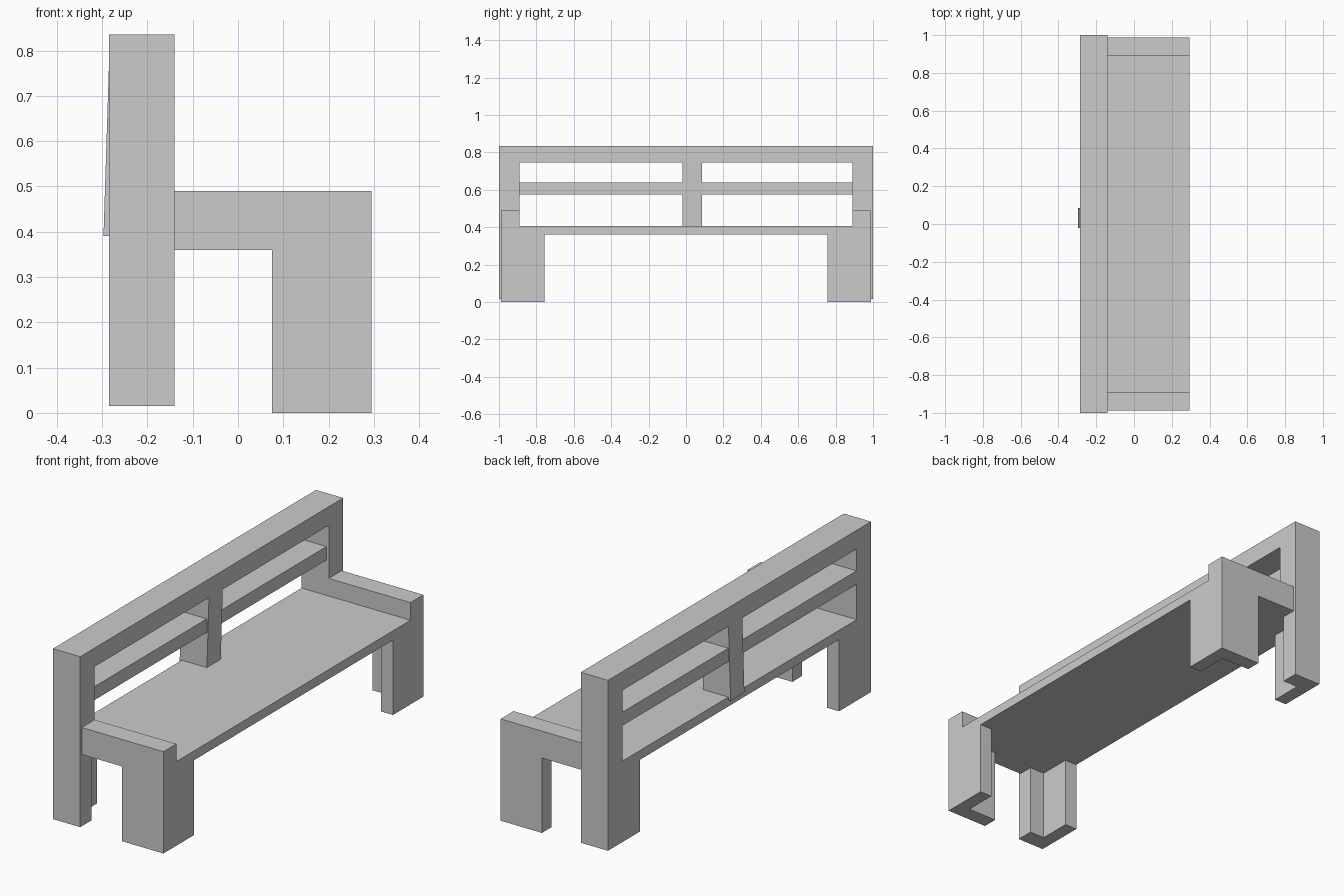
import bpy
import bmesh

old = bpy.data.objects.get("Cube")
if old:
    bpy.data.objects.remove(old, do_unlink=True)

# One plain colour for the whole bench
grey = bpy.data.materials.new("light_grey")
grey.use_nodes = True
colour = (0.6, 0.6, 0.6, 1.0)
grey.diffuse_color = colour
for node in grey.node_tree.nodes:
    if node.type == 'BSDF_PRINCIPLED':
        node.inputs["Base Color"].default_value = colour


def box(name, x, y, z):
    """Box from (low, high) ranges along each axis."""
    mesh = bpy.data.meshes.new(name)
    bm = bmesh.new()
    bmesh.ops.create_cube(bm, size=1)
    for v in bm.verts:
        for axis, (low, high) in enumerate((x, y, z)):
            v.co[axis] = high if v.co[axis] > 0 else low
    bm.to_mesh(mesh)
    bm.free()
    mesh.materials.append(grey)
    obj = bpy.data.objects.new(name, mesh)
    bpy.context.collection.objects.link(obj)
    return obj


def carve(obj, cuts):
    """Cut a list of boxes out of obj and bake the result."""
    for cut in cuts:
        cutter = box("cutter", *cut)
        cutter.hide_render = True
        mod = obj.modifiers.new("carve", 'BOOLEAN')
        mod.operation = 'DIFFERENCE'
        mod.solver = 'EXACT'
        mod.object = cutter
        bpy.context.view_layer.update()
        evaluated = obj.evaluated_get(bpy.context.evaluated_depsgraph_get())
        mesh = bpy.data.meshes.new_from_object(evaluated)
        obj.modifiers.clear()
        obj.data = mesh
        bpy.data.objects.remove(cutter, do_unlink=True)
    obj.data.name = obj.name


BACK, JOIN, FRONT = -0.285, -0.14, 0.295
SEAT_LOW, SEAT_TOP = 0.36, 0.405
ALL = (-2, 2)
gap = (-0.757, 0.757)
window = (-0.89, 0.89)
hollow = (-0.915, 0.915)

# Seat with arms and angled front legs, carved from one block
base = box("seat_and_arms", (JOIN, FRONT), (-0.988, 0.988), (0, 0.49))
carve(base, [
    (ALL, window, (SEAT_TOP, 1)),            # seat well between the arms
    (ALL, gap, (-1, SEAT_LOW)),              # space between the legs
    ((-1, 0.075), ALL, (-1, SEAT_LOW)),      # space behind the front legs
    ((-1, 0.23), hollow, (-1, SEAT_LOW)),    # open inside of the legs
])

# Backrest frame with angled back legs
frame = box("backrest_frame", (BACK, JOIN), (-1, 1), (0.015, 0.835))
carve(frame, [
    (ALL, window, (SEAT_TOP, 0.745)),
    (ALL, gap, (-1, SEAT_LOW)),
    ((-0.22, 1), hollow, (-1, SEAT_LOW)),
])

# Horizontal rail across the opening
box("middle_rail", (BACK, -0.152), window, (0.575, 0.64))

# Centre post, leaning slightly backwards at its foot
post = box("centre_post", (BACK, JOIN), (-0.02, 0.085), (0.39, 0.765))
for v in post.data.vertices:
    if v.co.z < 0.5:
        v.co.x -= 0.012
